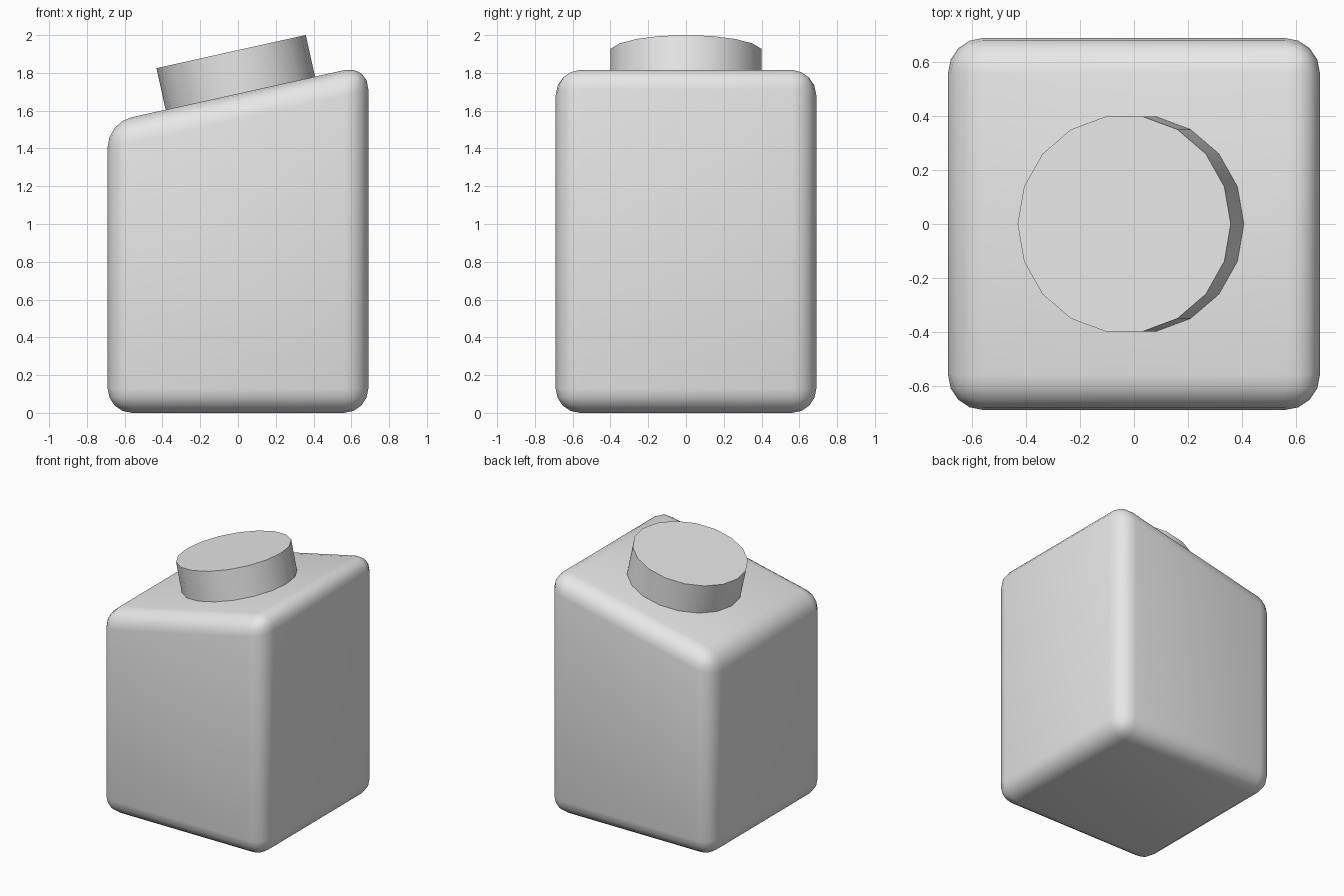
import bpy, bmesh, math
from mathutils import Matrix

cube = bpy.data.objects.get("Cube")
if cube:
    bpy.data.objects.remove(cube, do_unlink=True)

HALF = 0.69          # half width of the body
TILT = math.radians(12.5)
MID_TOP = 1.69       # height of the sloping top at the centre

grey = bpy.data.materials.new("light_grey")
grey.use_nodes = True
colour = (0.8, 0.8, 0.8, 1)
grey.diffuse_color = colour
grey.node_tree.nodes["Principled BSDF"].inputs["Base Color"].default_value = colour


def add_part(name, bm):
    mesh = bpy.data.meshes.new(name)
    bm.to_mesh(mesh)
    bm.free()
    mesh.materials.append(grey)
    part = bpy.data.objects.new(name, mesh)
    bpy.context.collection.objects.link(part)
    bpy.ops.object.select_all(action="DESELECT")
    part.select_set(True)
    bpy.context.view_layer.objects.active = part
    return part


# Body: box with a sloping top and rounded edges
bm = bmesh.new()
bmesh.ops.create_cube(bm, size=2 * HALF)
for v in bm.verts:
    v.co.z = MID_TOP + v.co.x * math.tan(TILT) if v.co.z > 0 else 0
bmesh.ops.bevel(bm, geom=bm.edges[:], offset=0.13, segments=4,
                profile=0.5, affect="EDGES", clamp_overlap=True)
add_part("body", bm)
bpy.ops.object.shade_smooth()

# Cap: short cylinder standing square to the sloping top
bm = bmesh.new()
bmesh.ops.create_cone(bm, cap_ends=True, segments=18, radius1=0.405,
                      radius2=0.405, depth=0.245)
bmesh.ops.rotate(bm, verts=bm.verts, matrix=Matrix.Rotation(math.pi / 2, 3, "Z"))
bmesh.ops.rotate(bm, verts=bm.verts, matrix=Matrix.Rotation(-TILT, 3, "Y"))
bmesh.ops.translate(bm, verts=bm.verts, vec=(-0.01, 0, 1.793))
add_part("cap", bm)
bpy.ops.object.shade_smooth_by_angle(angle=math.radians(35))
